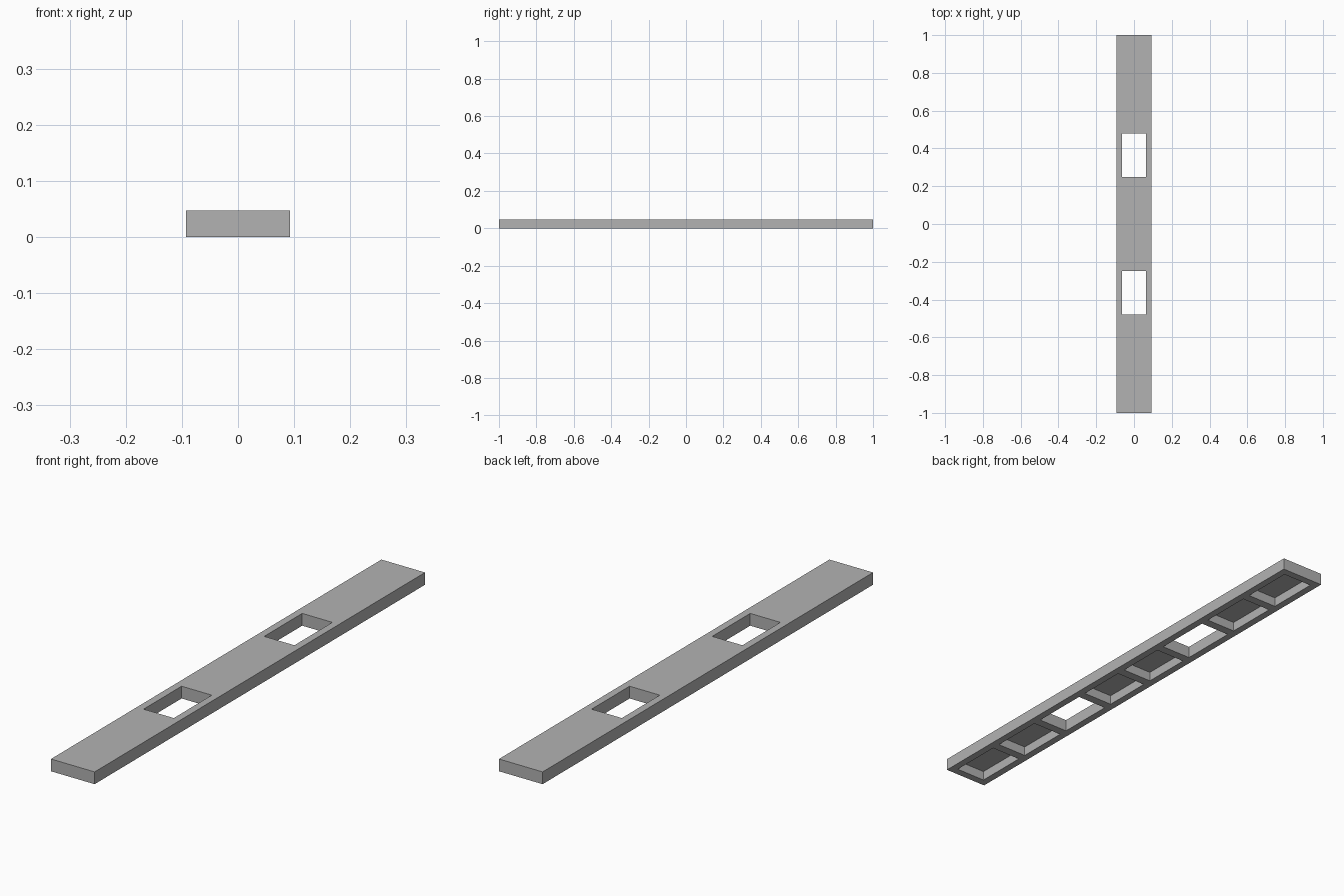
import bpy
import bmesh
from mathutils import Matrix, Vector

cube = bpy.data.objects.get("Cube")
if cube:
    bpy.data.objects.remove(cube, do_unlink=True)

HALF_WIDTH, HEIGHT = 0.0925, 0.047
OPENING = 0.064          # half width of every hole and pocket
POCKET_TOP = 0.037       # underside pockets stop below the top skin

grey = bpy.data.materials.new("plain grey")
grey.use_nodes = True
colour = (0.448, 0.448, 0.448, 1)
grey.diffuse_color = colour
grey.node_tree.nodes["Principled BSDF"].inputs["Base Color"].default_value = colour


def add_box(bm, low, high):
    low, high = Vector(low), Vector(high)
    place = Matrix.Translation((low + high) / 2) @ Matrix.Diagonal((*(high - low), 1))
    bmesh.ops.create_cube(bm, size=1, matrix=place)


def make_object(name, bm):
    mesh = bpy.data.meshes.new(name)
    bm.to_mesh(mesh)
    bm.free()
    mesh.materials.append(grey)
    obj = bpy.data.objects.new(name, mesh)
    bpy.context.collection.objects.link(obj)
    return obj


# Solid bar
bm = bmesh.new()
add_box(bm, (-HALF_WIDTH, -1, 0), (HALF_WIDTH, 1, HEIGHT))
bar = make_object("ribbed_bar", bm)

# Cutters along one half (start, end, top), mirrored to the other half
spans = [
    (0.018, 0.215, POCKET_TOP),     # middle pocket
    (0.25, 0.48, HEIGHT + 0.1),     # through hole
    (0.515, 0.725, POCKET_TOP),     # inner end pocket
    (0.76, 0.97, POCKET_TOP),       # outer end pocket
]
bm = bmesh.new()
for start, end, top in spans:
    add_box(bm, (-OPENING, start, -0.1), (OPENING, end, top))
    add_box(bm, (-OPENING, -end, -0.1), (OPENING, -start, top))
cutter = make_object("opening_cutter", bm)
cutter.hide_render = True

# Cut the openings and keep the result as plain mesh
cut = bar.modifiers.new("openings", "BOOLEAN")
cut.operation = "DIFFERENCE"
cut.solver = "EXACT"
cut.object = cutter
bpy.context.view_layer.objects.active = bar
bpy.ops.object.modifier_apply(modifier=cut.name)
bpy.data.objects.remove(cutter, do_unlink=True)
